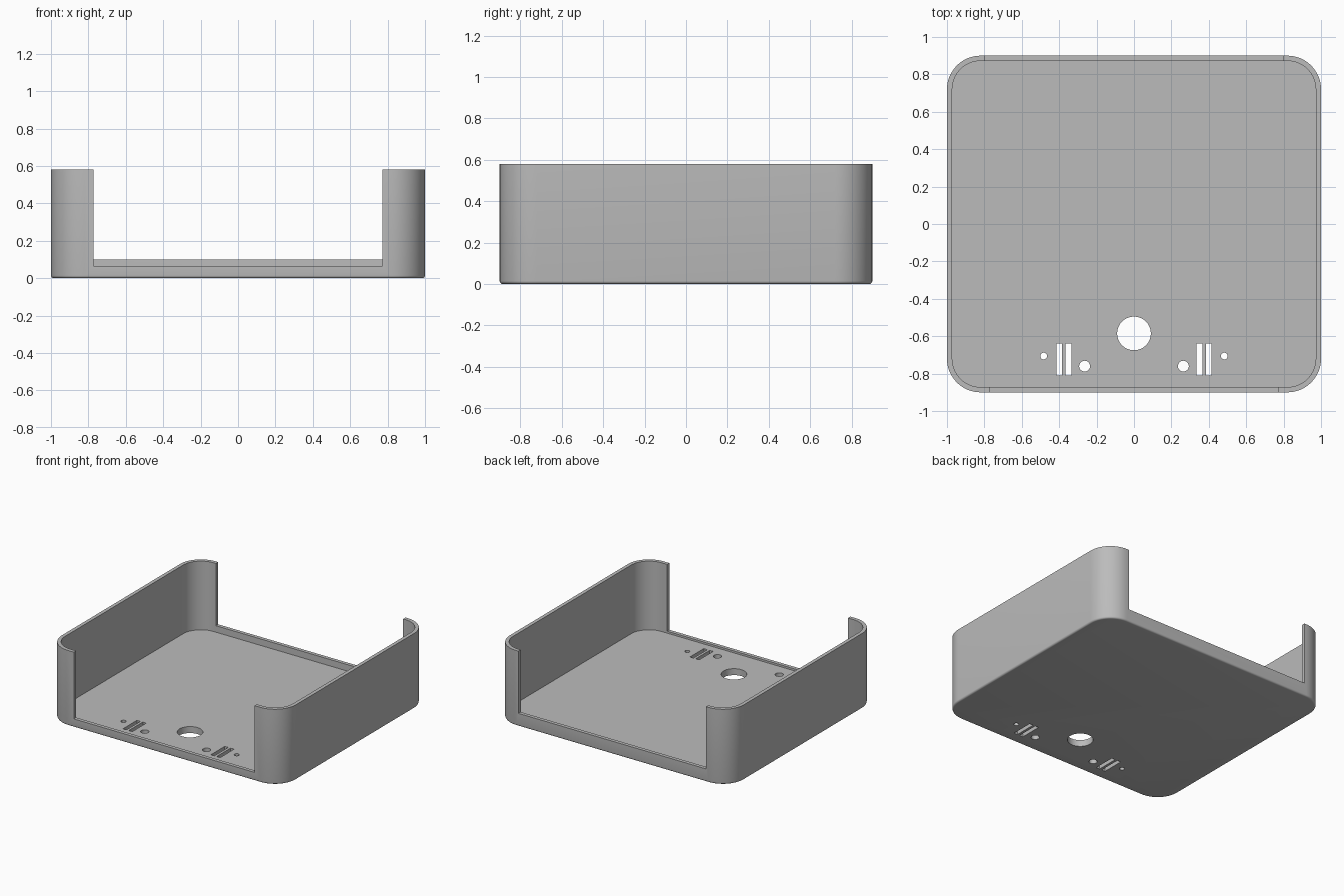
import bpy
import bmesh
import math

old = bpy.data.objects.get("Cube")
if old:
    bpy.data.objects.remove(old, do_unlink=True)

HALF_X, HALF_Y, HEIGHT = 1.0, 0.9, 0.58
WALL, FLOOR, RADIUS, EDGE = 0.028, 0.05, 0.18, 0.014

grey = bpy.data.materials.new("plain_grey")
grey.use_nodes = True
colour = (0.5, 0.5, 0.5, 1)
grey.diffuse_color = colour
grey.node_tree.nodes["Principled BSDF"].inputs["Base Color"].default_value = colour


def ring(bm, inset, z, steps=16):
    """Rounded rectangle of vertices at one height."""
    r = RADIUS - inset
    verts = []
    for k, (sx, sy) in enumerate([(1, 1), (-1, 1), (-1, -1), (1, -1)]):
        for i in range(steps + 1):
            a = math.pi / 2 * (k + i / steps)
            verts.append(bm.verts.new((sx * (HALF_X - RADIUS) + r * math.cos(a),
                                       sy * (HALF_Y - RADIUS) + r * math.sin(a), z)))
    return verts


def apply_cut(target, cutter):
    mod = target.modifiers.new("cut", 'BOOLEAN')
    mod.operation = 'DIFFERENCE'
    mod.solver = 'EXACT'
    mod.object = cutter
    bpy.context.view_layer.objects.active = target
    bpy.ops.object.modifier_apply(modifier=mod.name)
    bpy.data.objects.remove(cutter, do_unlink=True)


def cut_box(target, x0, x1, y0, y1, z0, z1):
    bpy.ops.mesh.primitive_cube_add(size=1, location=((x0 + x1) / 2, (y0 + y1) / 2, (z0 + z1) / 2))
    cutter = bpy.context.object
    cutter.scale = (x1 - x0, y1 - y0, z1 - z0)
    cutter.hide_render = True
    bpy.context.view_layer.update()
    apply_cut(target, cutter)


def cut_hole(target, x, y, radius, sides=40):
    bpy.ops.mesh.primitive_cylinder_add(vertices=sides, radius=radius, depth=0.3, location=(x, y, 0))
    cutter = bpy.context.object
    cutter.hide_render = True
    bpy.context.view_layer.update()
    apply_cut(target, cutter)


# Tray: rounded bottom edge, outer wall, rim, inner wall, floor
bm = bmesh.new()
edge_rings = [(EDGE * (1 - math.sin(a)), EDGE * (1 - math.cos(a)))
              for a in (math.pi / 2 * i / 4 for i in range(5))]
section = edge_rings + [(0, HEIGHT), (WALL, HEIGHT), (WALL, FLOOR)]
rings = [ring(bm, inset, z) for inset, z in section]
for low, high in zip(rings, rings[1:]):
    n = len(low)
    for i in range(n):
        j = (i + 1) % n
        bm.faces.new((low[i], low[j], high[j], high[i]))
bm.faces.new(rings[0][::-1])
bm.faces.new(rings[-1])
bmesh.ops.recalc_face_normals(bm, faces=bm.faces)
mesh = bpy.data.meshes.new("open_tray")
bm.to_mesh(mesh)
bm.free()
tray = bpy.data.objects.new("open_tray", mesh)
bpy.context.collection.objects.link(tray)
mesh.materials.append(grey)

# Wide openings in the front and back walls
cut_box(tray, -0.772, 0.772, -1.1, -0.8, 0.065, 1)
cut_box(tray, -0.8, 0.8, 0.8, 1.1, 0.1, 1)

# Floor holes: one large, then mirrored slots and pegs holes
cut_hole(tray, 0, -0.585, 0.09, 64)
for side in (-1, 1):
    cut_hole(tray, side * 0.264, -0.76, 0.029)
    cut_hole(tray, side * 0.483, -0.706, 0.018)
    for x in (0.35, 0.4):
        cut_box(tray, side * x - 0.015, side * x + 0.015, -0.81, -0.64, -0.1, 0.2)

# Smooth corners, crisp edges
bpy.ops.object.select_all(action='DESELECT')
tray.select_set(True)
bpy.context.view_layer.objects.active = tray
bpy.ops.object.shade_smooth_by_angle(angle=math.radians(30))
